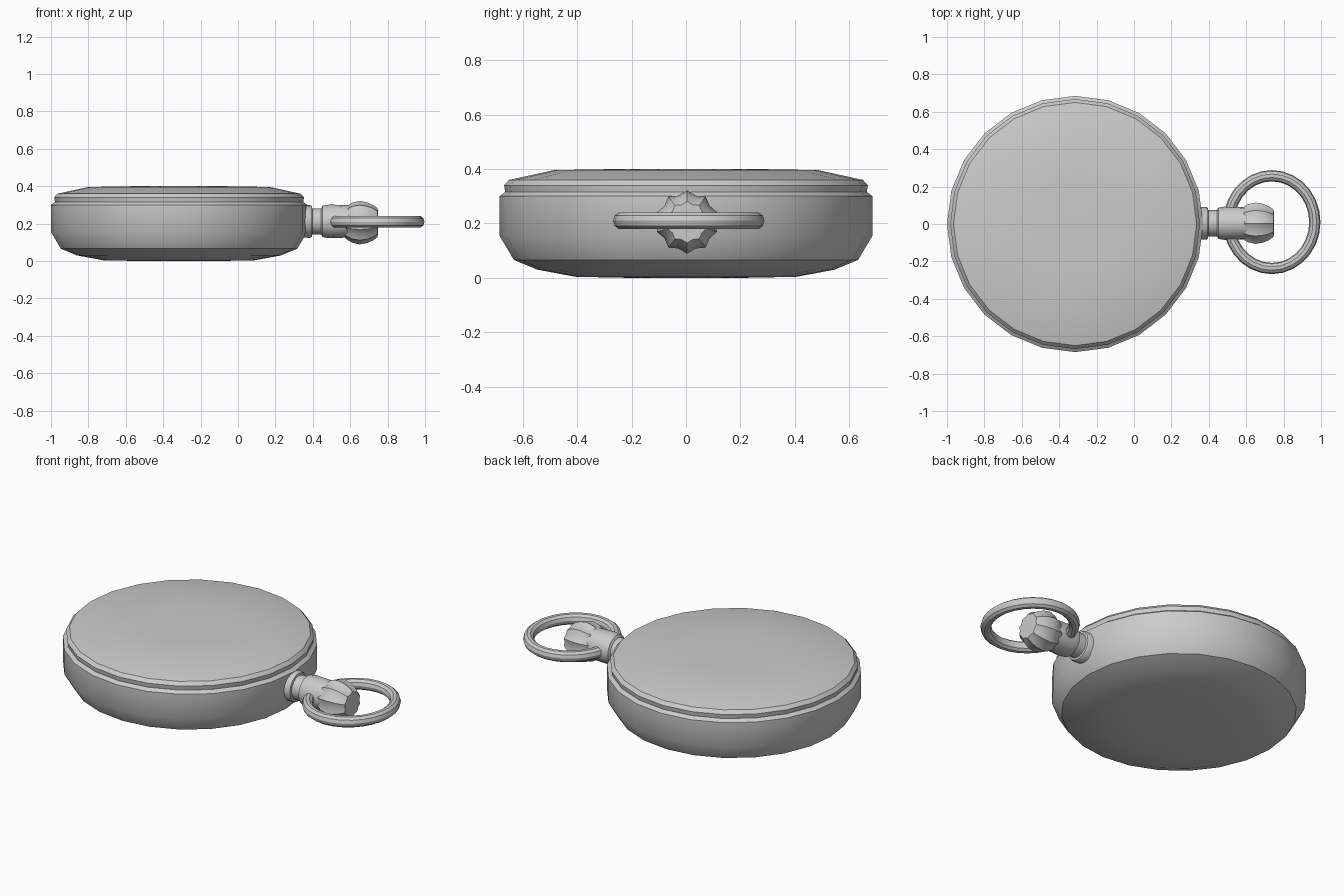
import bpy, bmesh, math
from mathutils import Matrix

if "Cube" in bpy.data.objects:
    bpy.data.objects.remove(bpy.data.objects["Cube"])

CX, AXIS_Z = -0.315, 0.205


def finish(name, bm):
    bmesh.ops.remove_doubles(bm, verts=bm.verts, dist=1e-5)
    bmesh.ops.recalc_face_normals(bm, faces=bm.faces)
    mesh = bpy.data.meshes.new(name)
    bm.to_mesh(mesh)
    bm.free()
    obj = bpy.data.objects.new(name, mesh)
    bpy.context.collection.objects.link(obj)
    bpy.ops.object.select_all(action='DESELECT')
    obj.select_set(True)
    bpy.context.view_layer.objects.active = obj
    bpy.ops.object.shade_smooth_by_angle(angle=math.radians(33))
    return obj


def lathe(name, profile, sides, matrix, flute=0.0):
    """Revolve (radius, height) points; flute pulls every second column inwards."""
    bm = bmesh.new()
    rings = []
    for r, h in profile:
        ring = []
        for i in range(sides):
            a = 2 * math.pi * i / sides
            k = r * (1 - flute * (i % 2))
            ring.append(bm.verts.new(matrix @ Matrix.Translation(
                (k * math.cos(a), k * math.sin(a), h)).translation))
        rings.append(ring)
    for lo, hi in zip(rings, rings[1:]):
        for i in range(sides):
            j = (i + 1) % sides
            bm.faces.new((lo[i], lo[j], hi[j], hi[i]))
    bm.faces.new(rings[0][::-1])
    bm.faces.new(rings[-1])
    return finish(name, bm)


upright = Matrix.Translation((CX, 0, 0))
# local z runs along +x for the stem parts
sideways = Matrix.Translation((0, 0.004, AXIS_Z)) @ Matrix.Rotation(math.pi / 2, 4, 'Y')
stem_axis = Matrix.Translation((0, 0, 0.007)) @ sideways

# Rounded case back and side band
lathe("case", [(0.2, 0), (0.405, 0.004), (0.545, 0.03), (0.632, 0.066),
               (0.685, 0.155), (0.685, 0.30), (0.665, 0.315), (0.6, 0.315)], 24, upright)

# Bezel and slightly domed lid
lathe("lid", [(0.6, 0.31), (0.664, 0.315), (0.668, 0.34), (0.65, 0.36),
              (0.485, 0.396), (0.25, 0.4)], 24, upright)

# Stem: collar, narrow neck, flared sleeve
lathe("stem", [(0.085, 0.30), (0.088, 0.385), (0.082, 0.395), (0.07, 0.397), (0.07, 0.445),
               (0.084, 0.452), (0.09, 0.49), (0.086, 0.60)], 16, stem_axis)

# Fluted winding crown with ten ridges
lathe("crown", [(0.06, 0.56), (0.085, 0.575), (0.107, 0.61), (0.116, 0.65),
                (0.109, 0.69), (0.095, 0.722), (0.076, 0.747), (0.03, 0.748)],
      20, sideways, flute=0.12)

# Oval hanging ring
bm = bmesh.new()
major, minor = 28, 10
grid = []
for i in range(major):
    a = 2 * math.pi * i / major
    row = []
    for j in range(minor):
        b = 2 * math.pi * j / minor
        k = 0.03 * math.cos(b)
        row.append(bm.verts.new((0.737 + (0.23 + k) * math.cos(a),
                                 0.010 + (0.248 + k) * math.sin(a),
                                 0.21 + 0.032 * math.sin(b))))
    grid.append(row)
for i in range(major):
    for j in range(minor):
        n, m = (i + 1) % major, (j + 1) % minor
        bm.faces.new((grid[i][j], grid[n][j], grid[n][m], grid[i][m]))
finish("hanging_ring", bm)
